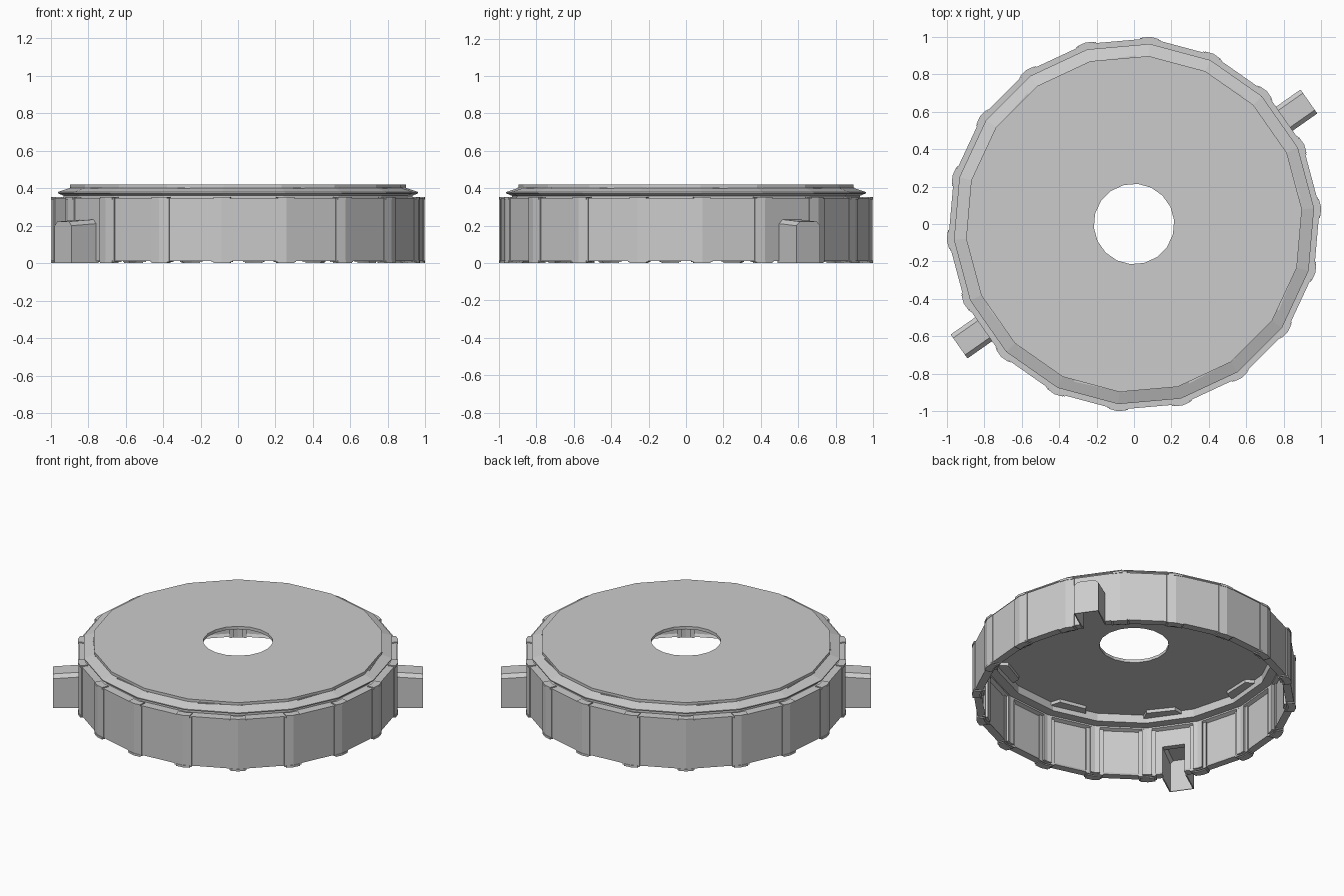
import bpy
import bmesh
from math import cos, sin, radians
from mathutils import Matrix

cube = bpy.data.objects.get("Cube")
if cube:
    bpy.data.objects.remove(cube, do_unlink=True)

SIDES, STEP, OFFSET = 18, 20, 5
LATCH_ANGLES = (35, 215)

grey = bpy.data.materials.new("plain grey")
grey.use_nodes = True
grey.diffuse_color = (0.6, 0.6, 0.6, 1)
grey.node_tree.nodes["Principled BSDF"].inputs["Base Color"].default_value = (0.6, 0.6, 0.6, 1)


def finish(bm, name):
    bmesh.ops.recalc_face_normals(bm, faces=bm.faces)
    mesh = bpy.data.meshes.new(name)
    bm.to_mesh(mesh)
    bm.free()
    mesh.materials.append(grey)
    obj = bpy.data.objects.new(name, mesh)
    bpy.context.collection.objects.link(obj)
    return obj


def lathe(name, profile):
    """Closed (radius, height) profile turned into a faceted ring."""
    bm = bmesh.new()
    rings = []
    for k in range(SIDES):
        a = radians(OFFSET + STEP * k)
        rings.append([bm.verts.new((r * cos(a), r * sin(a), z)) for r, z in profile])
    n = len(profile)
    for k in range(SIDES):
        p, q = rings[k], rings[(k + 1) % SIDES]
        for i in range(n):
            j = (i + 1) % n
            bm.faces.new((p[i], q[i], q[j], p[j]))
    return finish(bm, name)


def add_prism(bm, outline, z0, z1, angle):
    """Extrude a flat outline upward, then turn it about the axis."""
    low = [bm.verts.new((x, y, z0)) for x, y in outline]
    high = [bm.verts.new((x, y, z1)) for x, y in outline]
    bm.faces.new(low)
    bm.faces.new(high)
    n = len(outline)
    for i in range(n):
        j = (i + 1) % n
        bm.faces.new((low[i], low[j], high[j], high[i]))
    bmesh.ops.rotate(bm, verts=low + high, matrix=Matrix.Rotation(radians(angle), 3, "Z"))


def bent_strip(outer, inner, half):
    """Outline that wraps a corner of the ring."""
    lean = half * sin(radians(STEP / 2))
    return [(outer, 0), (outer - lean, half), (inner - lean, half),
            (inner, 0), (inner - lean, -half), (outer - lean, -half)]


# Top plate with bevelled rim and round opening
lathe("top_plate", [(0.215, 0.42), (0.90, 0.42), (0.90, 0.402), (0.965, 0.38),
                    (0.965, 0.373), (0.935, 0.36), (0.935, 0.345), (0.87, 0.345),
                    (0.87, 0.40), (0.215, 0.40)])

# Outer wall, opened where the latches join it
wall = lathe("outer_wall", [(0.995, 0.012), (0.995, 0.347), (0.93, 0.347),
                            (0.93, 0.335), (0.955, 0.325), (0.955, 0.03), (0.945, 0.012)])
bm = bmesh.new()
for angle in LATCH_ANGLES:
    add_prism(bm, [(0.85, -0.07), (1.1, -0.07), (1.1, 0.07), (0.85, 0.07)], -0.1, 0.21, angle)
cutter = finish(bm, "latch_opening_cutter")
cutter.hide_render = True
cutter.hide_viewport = True
cut = wall.modifiers.new("latch openings", "BOOLEAN")
cut.object = cutter
cut.operation = "DIFFERENCE"
cut.solver = "EXACT"

# Corner clips with end caps, and stepped ribs on the inside
bm = bmesh.new()
for k in range(SIDES):
    angle = OFFSET + STEP * k
    add_prism(bm, bent_strip(1.0, 0.945, 0.055), 0.006, 0.345, angle)
    add_prism(bm, bent_strip(0.95, 0.93, 0.03), 0.012, 0.345, angle)
    for z in (0, 0.34):
        add_prism(bm, bent_strip(1.003, 0.955, 0.045), z, z + 0.014, angle)
finish(bm, "corner_clips")

# Inward tabs under the plate
bm = bmesh.new()
for k in range(SIDES // 2):
    add_prism(bm, [(0.89, -0.14), (0.89, 0.14), (0.80, 0.09), (0.80, -0.09)],
              0.378, 0.404, 58 + 40 * k)
finish(bm, "inner_tabs")

# Hollow latches, open below and toward the ring
section = [(-0.078, 0), (-0.078, 0.20), (-0.055, 0.222),
           (0.055, 0.222), (0.078, 0.20), (0.078, 0)]
for number, angle in enumerate(LATCH_ANGLES, 1):
    bm = bmesh.new()
    near = [bm.verts.new((0.965, y, z + 0.012 * (z > 0.1))) for y, z in section]
    far = [bm.verts.new((1.14, y, z)) for y, z in section]
    bm.faces.new(far)
    for i in range(len(section) - 1):
        bm.faces.new((near[i], near[i + 1], far[i + 1], far[i]))
    bmesh.ops.rotate(bm, verts=bm.verts, matrix=Matrix.Rotation(radians(angle), 3, "Z"))
    latch = finish(bm, f"side_latch_{number}")
    shell = latch.modifiers.new("thickness", "SOLIDIFY")
    shell.thickness = 0.008
